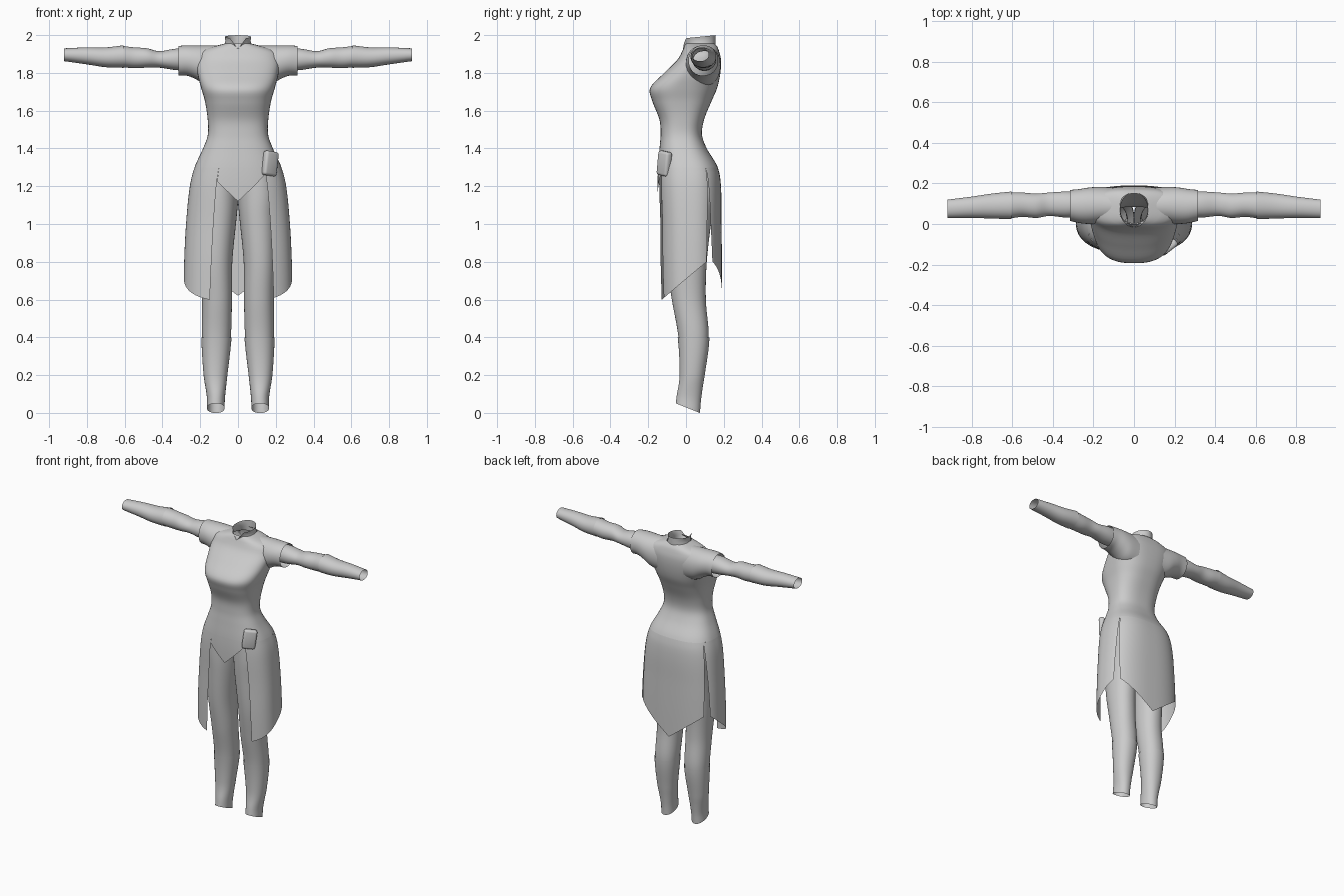
import bpy, bmesh, math
from mathutils import Vector, Euler

if "Cube" in bpy.data.objects:
    bpy.data.objects.remove(bpy.data.objects["Cube"])

cloth = bpy.data.materials.new("grey_cloth")
cloth.diffuse_color = (0.6, 0.6, 0.6, 1)
cloth.use_nodes = True
cloth.node_tree.nodes["Principled BSDF"].inputs["Base Color"].default_value = cloth.diffuse_color


def spline(keys, t):
    """Smooth lookup in a table whose first column is the parameter."""
    keys = sorted(keys)
    n = len(keys)
    i = max(0, min(n - 2, sum(k[0] <= t for k in keys) - 1))
    a, b = keys[i], keys[i + 1]
    p, q = keys[max(i - 1, 0)], keys[min(i + 2, n - 1)]
    h = b[0] - a[0]
    s = min(1, max(0, (t - a[0]) / h))
    out = []
    for c in range(1, len(a)):
        ma = (b[c] - p[c]) / (b[0] - p[0]) * h
        mb = (q[c] - a[c]) / (q[0] - a[0]) * h
        out.append((2*s**3 - 3*s*s + 1) * a[c] + (s**3 - 2*s*s + s) * ma
                   + (3*s*s - 2*s**3) * b[c] + (s**3 - s*s) * mb)
    return out


def oval(x0, x1, y0, y1, ang, n=2.0):
    c, s = math.cos(ang), math.sin(ang)
    return ((x0 + x1) / 2 + (x1 - x0) / 2 * math.copysign(abs(c) ** (2 / n), c),
            (y0 + y1) / 2 + (y1 - y0) / 2 * math.copysign(abs(s) ** (2 / n), s))


def grid(name, rows, closed=True, flip=False):
    """Skin rows of points into a smooth open surface."""
    m = len(rows[0])
    verts = [p for r in rows for p in r]
    faces = []
    for i in range(len(rows) - 1):
        for j in range(m if closed else m - 1):
            k = (j + 1) % m
            f = (i*m + j, i*m + k, (i+1)*m + k, (i+1)*m + j)
            faces.append(f[::-1] if flip else f)
    me = bpy.data.meshes.new(name)
    me.from_pydata(verts, [], faces)
    return finish(name, me)


def finish(name, me):
    me.materials.append(cloth)
    ob = bpy.data.objects.new(name, me)
    bpy.context.collection.objects.link(ob)
    bpy.context.view_layer.objects.active = ob
    ob.select_set(True)
    bpy.ops.object.shade_smooth_by_angle(angle=math.radians(50))
    ob.select_set(False)
    return ob


def span(a, b, n):
    return [a + (b - a) * i / n for i in range(n + 1)]


def turn(n):
    return [2 * math.pi * i / n for i in range(n)]


# Coat outline: height, half width, front y, back y
COAT = [(1.955, .07, 0, .15), (1.94, .13, -.01, .165), (1.915, .2, -.02, .175),
        (1.87, .22, -.045, .185), (1.8, .215, -.115, .182), (1.72, .195, -.19, .165),
        (1.65, .175, -.178, .135), (1.55, .16, -.14, .095), (1.47, .16, -.135, .085),
        (1.4, .185, -.14, .11), (1.3, .23, -.148, .168), (1.2, .255, -.15, .185),
        (1.0, .275, -.145, .188), (.8, .285, -.145, .19), (.58, .29, -.14, .19)]


def coat_point(ang, z):
    hx, yf, yb = spline(COAT, z)
    return (*oval(-hx, hx, yf, yb, ang, 2.6), z)


# Coat body
WAIST = 1.3
grid("coat_body", [[coat_point(a, z) for a in turn(64)] for z in span(WAIST, 1.955, 44)])


# Coat skirt panels hanging from the hips, angles in degrees
def panel(name, top, bottom, hem, cols=50, steps=20):
    rows = []
    for v in span(1, 0, steps):
        row = []
        for u in span(0, 1, cols):
            at = math.radians(top[0] + (top[1] - top[0]) * u)
            ab = math.radians(bottom[0] + (bottom[1] - bottom[0]) * u)
            z = WAIST + (hem(ab) - WAIST) * v
            row.append(coat_point(at + (ab - at) * v, z))
        rows.append(row)
    grid(name, rows, closed=False)


def side_hem(ang):
    return .6 + .2 * (coat_point(ang, .7)[1] + .13) / .24


def back_hem(ang):
    return .62 + .18 * abs(coat_point(ang, .75)[0]) / .235


def front_hem(ang):
    return 1.12 + .95 * abs(coat_point(ang, 1.2)[0])


panel("front_hem", (-110, -59), (-110, -59), front_hem, 51, 8)
panel("right_skirt_panel", (-59, 30), (-55, 25), side_hem)
panel("left_skirt_panel", (150, 250), (155, 245), side_hem)
panel("back_skirt_panel", (30, 150), (39, 141), back_hem)

# Standing collar with a front notch
rows = []
for v in span(0, 1, 8):
    row = []
    for a in turn(96):
        hx = .085 - .05 * v + .035 * v * v
        x, y = oval(-hx, hx, .005 - .02 * v, .155, a)
        top = 1.985 + .1 * (y - .01)
        if y < .07:
            top = min(top, 1.925 + 1.4 * abs(x))
        row.append((x, y, 1.925 + (top - 1.925) * v))
    rows.append(row)
grid("collar", rows)

# Leg outline: height, inner x, outer x, front y, back y
LEG = [(1.3, 0, .2, -.13, .15), (1.15, -.002, .215, -.13, .165), (1.05, .006, .205, -.125, .14),
       (.8, .03, .2, -.105, .11), (.6, .032, .19, -.075, .105), (.4, .038, .19, -.04, .12),
       (.2, .06, .178, -.03, .095), (.08, .073, .16, -.045, .075), (.025, .075, .16, -.05, .07)]

# Arm outline: distance from centre, front y, back y, bottom z, top z
SLEEVE = [(.1, 0, .18, 1.72, 1.945), (.17, 0, .183, 1.735, 1.945), (.22, 0, .18, 1.765, 1.945),
          (.27, .005, .172, 1.785, 1.945), (.315, .015, .168, 1.785, 1.943)]
ARM = [(.24, .04, .155, 1.81, 1.93), (.33, .032, .16, 1.815, 1.928), (.42, .04, .155, 1.828, 1.915),
       (.48, .03, .15, 1.828, 1.93), (.55, .035, .155, 1.825, 1.935), (.61, .028, .156, 1.83, 1.942)]
CUFF = [(.605, .024, .16, 1.827, 1.946), (.7, .027, .15, 1.83, 1.935),
        (.8, .03, .135, 1.845, 1.935), (.92, .03, .12, 1.862, 1.93)]


def leg_part(name, z0, z1, steps, side, grow):
    rows = []
    for z in span(z0, z1, steps):
        x0, x1, y0, y1 = spline(LEG, z)
        row = []
        for a in turn(40):
            x, y = oval(x0 - grow, x1 + grow, y0 - grow, y1 + grow, a, 2.15)
            slant = max(0, 1 - (z - .025) / .12)
            row.append((x * side, y, z - .4 * (y - .01) * slant))
        rows.append(row)
    grid(name, rows, flip=side < 0)


def arm_part(name, table, steps, side):
    rows = []
    for x in span(table[0][0], table[-1][0], steps):
        y0, y1, z0, z1 = spline(table, x)
        rows.append([(x * side, *oval(y0, y1, z0, z1, a, 2.1)) for a in turn(36)])
    grid(name, rows, flip=side < 0)


for side, word in ((1, "right"), (-1, "left")):
    leg_part(word + "_trouser_leg", .38, 1.3, 36, side, 0)
    leg_part(word + "_boot", .025, .4, 20, side, .004)
    arm_part(word + "_sleeve", SLEEVE, 14, side)
    arm_part(word + "_arm", ARM, 24, side)
    arm_part(word + "_cuff", CUFF, 16, side)

# Hip pouch, a rounded box turned to sit on the coat
bm = bmesh.new()
bmesh.ops.create_cube(bm, size=1)
bmesh.ops.scale(bm, vec=Vector((.085, .04, .13)), verts=bm.verts)
bmesh.ops.bevel(bm, geom=bm.edges[:], offset=.014, segments=3, profile=.5, affect='EDGES')
me = bpy.data.meshes.new("hip_pouch")
bm.to_mesh(me)
bm.free()
pouch = finish("hip_pouch", me)
pouch.location = (.17, -.115, 1.32)
pouch.rotation_euler = Euler((0, math.radians(8), math.radians(38)))
